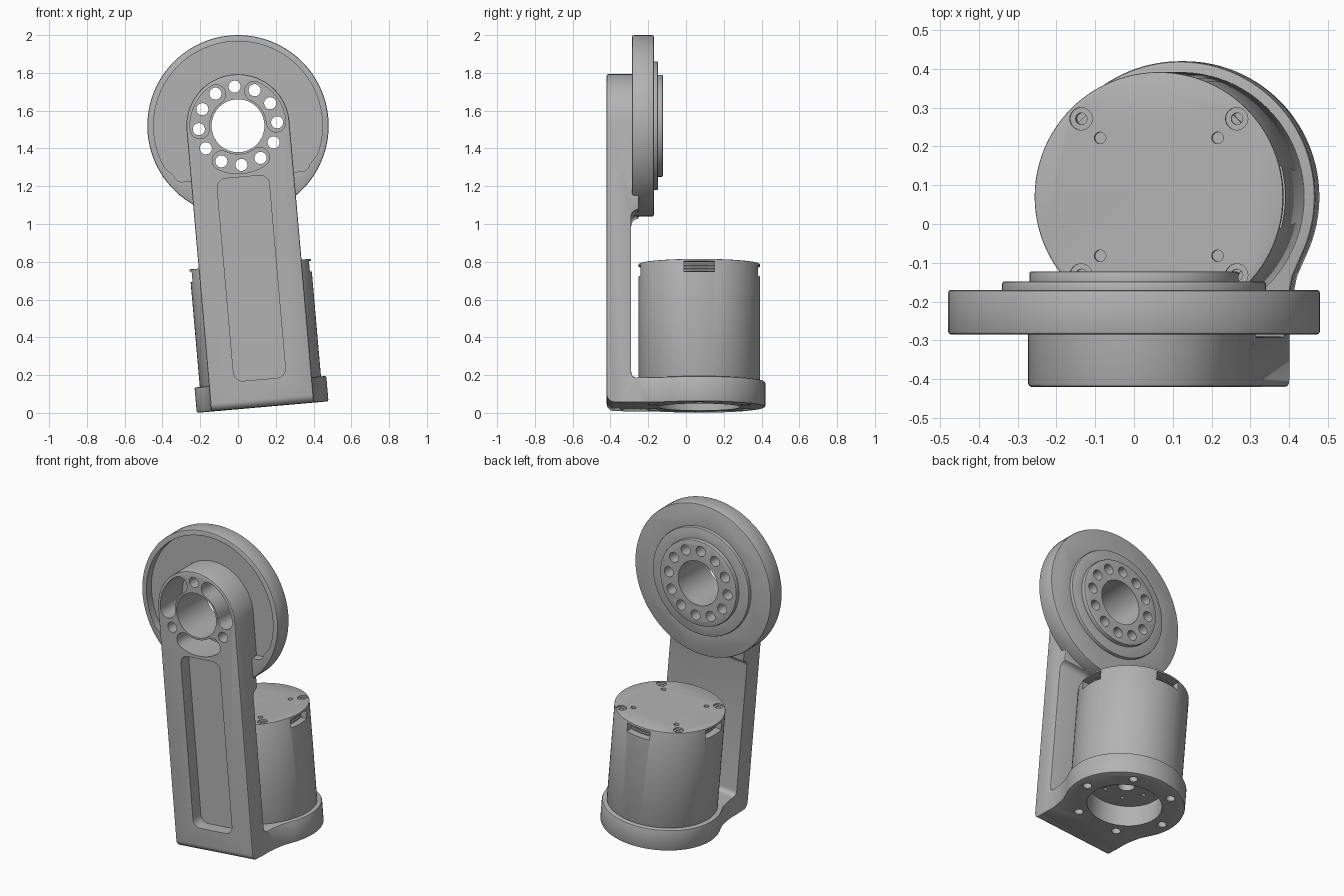
import bpy, bmesh, math
from mathutils import Matrix
from math import sin, cos, radians

if "Cube" in bpy.data.objects:
    bpy.data.objects.remove(bpy.data.objects["Cube"])

grey = bpy.data.materials.new("machined_grey")
grey.use_nodes = True
colour = (0.45, 0.45, 0.45, 1)
grey.diffuse_color = colour
grey.node_tree.nodes["Principled BSDF"].inputs["Base Color"].default_value = colour

# Everything is built upright around the joint axis, then leaned over
LEAN = Matrix.Translation((0, 0, 1.52)) @ Matrix.Rotation(radians(-5), 4, "Y")
PLACE = {"X": lambda a, b, t: (t, a, b),
         "Y": lambda a, b, t: (a, t, b),
         "Z": lambda a, b, t: (a, b, t)}


def arc(cx, cy, r, start, end, n):
    return [(cx + r * cos(radians(start + (end - start) * i / n)),
             cy + r * sin(radians(start + (end - start) * i / n))) for i in range(n + 1)]


def prism(name, outline, axis, lo, hi, bevel=0):
    """Extrude a flat outline along an axis, with optionally rounded rims."""
    bm = bmesh.new()
    ends = [[bm.verts.new(PLACE[axis](a, b, t)) for a, b in outline] for t in (lo, hi)]
    for ring in ends:
        bm.faces.new(ring)
    n = len(outline)
    for i in range(n):
        j = (i + 1) % n
        bm.faces.new((ends[0][i], ends[0][j], ends[1][j], ends[1][i]))
    bmesh.ops.recalc_face_normals(bm, faces=bm.faces)
    if bevel:
        rims = [e for e in bm.edges if e.calc_face_angle(0) > 0.7]
        bmesh.ops.bevel(bm, geom=rims, offset=bevel, segments=2, profile=0.5, affect="EDGES")
    mesh = bpy.data.meshes.new(name)
    bm.to_mesh(mesh)
    bm.free()
    mesh.materials.append(grey)
    obj = bpy.data.objects.new(name, mesh)
    bpy.context.collection.objects.link(obj)
    return obj


def disc(name, x, y, r, axis, lo, hi, n=24, bevel=0):
    return prism(name, arc(x, y, r, 0, 360, n)[:-1], axis, lo, hi, bevel)


def bake(obj):
    """Apply the modifiers of an object."""
    graph = bpy.context.evaluated_depsgraph_get()
    mesh = bpy.data.meshes.new_from_object(obj.evaluated_get(graph))
    obj.modifiers.clear()
    obj.data = mesh


def combine(obj, other, operation):
    mod = obj.modifiers.new("combine", "BOOLEAN")
    mod.operation, mod.solver, mod.object = operation, "EXACT", other
    bake(obj)
    bpy.data.objects.remove(other)


def cut(obj, *args, **kw):
    combine(obj, disc("cutter", *args, **kw), "DIFFERENCE")


def ring_of(count, radius, cy=0, start=0):
    for i in range(count):
        a = radians(start + 360 * i / count)
        yield radius * cos(a), cy + radius * sin(a)


HALF, BOTTOM, FOOT_TOP, CY = 0.273, -1.495, -1.36, 0.07

# Arm: L-shaped side profile trimmed by the round-topped front outline
side = (arc(-0.38, BOTTOM + 0.042, 0.04, 180, 270, 6)
        + [(-0.24, BOTTOM + 0.002), (-0.24, FOOT_TOP - 0.002)]
        + arc(-0.26, FOOT_TOP + 0.028, 0.03, 270, 180, 5)
        + arc(-0.25, -0.51, 0.04, 180, 90, 5)
        + [(-0.25, -0.4), (-0.22, -0.39), (-0.22, 0.4), (-0.42, 0.4)])
arm = prism("arm_bracket", side, "X", -0.4, 0.4)
front = arc(0, 0, HALF, 0, 180, 48) + [(-HALF, -1.6), (HALF, -1.6)]
combine(arm, prism("trim", front, "Y", -0.7, 0.2), "INTERSECT")
mod = arm.modifiers.new("rounding", "BEVEL")
mod.width, mod.segments, mod.limit_method, mod.angle_limit = 0.008, 2, "ANGLE", radians(40)
bake(arm)

# Recessed front pocket of the arm
corners = [(0.09, -0.32, 0), (-0.09, -0.32, 90), (-0.09, -1.3, 180), (0.09, -1.3, 270)]
pocket = [p for x, z, a in corners for p in arc(x, z, 0.048, a, a + 90, 6)]
combine(arm, prism("pocket", pocket, "Y", -0.5, -0.34), "DIFFERENCE")

# Joint disc with a sunken front, leaving a raised rim
joint = disc("joint_disc", 0, 0, 0.48, "Y", -0.285, -0.17, 96, 0.008)
recess = (arc(-0.32, -0.23, 0.04, 190, 270, 5) + arc(0.32, -0.23, 0.04, 270, 350, 5)
          + arc(0, 0, 0.447, -25, 205, 64))
combine(joint, prism("recess", recess, "Y", -0.4, -0.235), "DIFFERENCE")
combine(arm, joint, "UNION")
combine(arm, disc("outer_step", 0, 0, 0.34, "Y", -0.21, -0.148, 72, 0.006), "UNION")
combine(arm, disc("inner_step", 0, 0, 0.27, "Y", -0.21, -0.122, 64, 0.006), "UNION")

# Foot plate that carries the motor
a0 = math.degrees(math.asin(-0.15 / 0.35))
foot = ([(-HALF, -0.34), (HALF, -0.34), (HALF, -0.25), (0.279, -0.2), (0.292, -0.135)]
        + arc(0, CY, 0.35, a0, 180 - a0, 72)
        + [(-0.292, -0.135), (-0.279, -0.2), (-HALF, -0.25)])
combine(arm, prism("foot_plate", foot, "Z", BOTTOM, FOOT_TOP, 0.008), "UNION")
cut(arm, 0, CY, 0.217, "Z", -1.7, -1.2, n=64)
for x, y in ring_of(6, 0.283, CY):
    cut(arm, x, y, 0.026, "Z", -1.7, -1.37)

# Joint bore, curved slots and bolt circle
cut(arm, 0, 0, 0.14, "Y", -0.6, 0, n=64)
for mid in (30, 150, 270):
    r, w = 0.203, 0.051
    tips = [(r * cos(radians(mid + s)), r * sin(radians(mid + s))) for s in (30, -30)]
    slot = (arc(0, 0, r + w, mid - 30, mid + 30, 16)
            + arc(*tips[0], w, mid + 30, mid + 210, 10)[1:-1]
            + arc(0, 0, r - w, mid + 30, mid - 30, 16)
            + arc(*tips[1], w, mid + 150, mid + 330, 10)[1:-1])
    combine(arm, prism("slot", slot, "Y", -0.6, -0.2), "DIFFERENCE")
for x, z in ring_of(12, 0.208):
    cut(arm, x, z, 0.032, "Y", -0.6, 0)

# Motor can with side windows and screw holes
TOP = -0.735
motor = disc("motor_can", 0, CY, 0.322, "Z", FOOT_TOP - 0.001, TOP, 96, 0.004)
for x, y in ring_of(4, 0.32, CY):
    sx, sy = (0.07, 0.08) if abs(x) > 0.1 else (0.08, 0.07)
    box = [(x - sx, y - sy), (x + sx, y - sy), (x + sx, y + sy), (x - sx, y + sy)]
    combine(motor, prism("window", box, "Z", TOP - 0.068, TOP - 0.012), "DIFFERENCE")
for x, y in ring_of(4, 0.285, CY, 45):
    cut(motor, x, y, 0.029, "Z", TOP - 0.01, TOP + 0.1)
    cut(motor, x, y, 0.015, "Z", TOP - 0.05, TOP + 0.1)
for x, y in ring_of(4, 0.215, CY, 45):
    cut(motor, x, y, 0.015, "Z", TOP - 0.04, TOP + 0.1)
cut(motor, 0, CY, 0.05, "Z", -1.5, -1.25)
for x, y in ring_of(6, 0.13, CY):
    cut(motor, x, y, 0.012, "Z", -1.5, -1.33, n=12)

# Stacked plates seen through the windows
plates = [disc(f"winding_plate_{i + 1}", 0, CY, 0.285, "Z", z, z + 0.008, 64)
          for i, z in enumerate((TOP - 0.03, TOP - 0.046, TOP - 0.062))]

for obj in [arm, motor] + plates:
    obj.matrix_world = LEAN
    bpy.ops.object.select_all(action="DESELECT")
    obj.select_set(True)
    bpy.context.view_layer.objects.active = obj
    bpy.ops.object.shade_smooth_by_angle(angle=radians(30))
